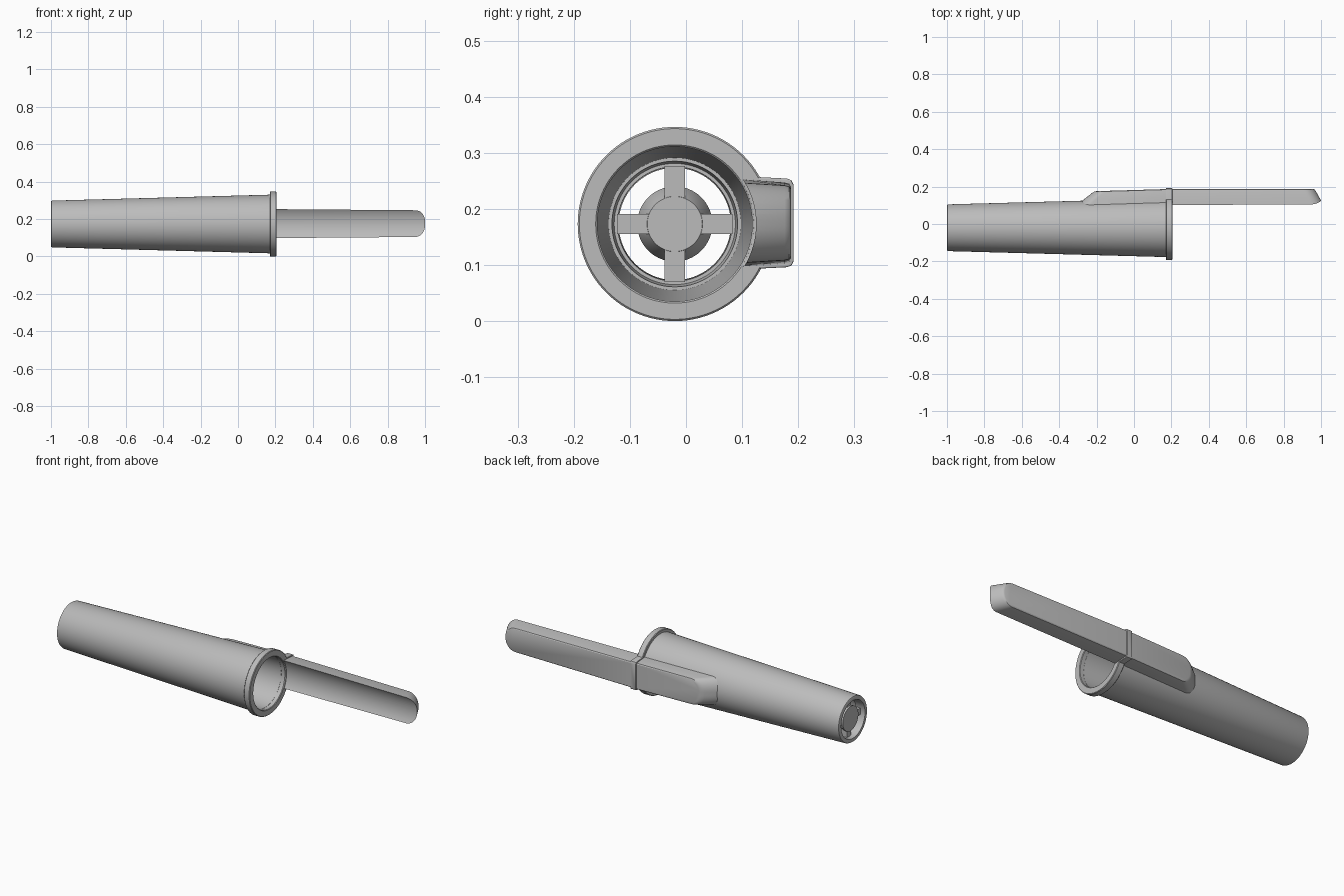
import bpy, bmesh, math
from mathutils import Vector

if "Cube" in bpy.data.objects:
    bpy.data.objects.remove(bpy.data.objects["Cube"], do_unlink=True)

AXIS_Y, AXIS_Z = -0.02, 0.173
SEGMENTS = 96

grey = bpy.data.materials.new("matte grey")
grey.use_nodes = True
grey.diffuse_color = (0.5, 0.5, 0.5, 1)
grey.node_tree.nodes["Principled BSDF"].inputs["Base Color"].default_value = (0.5, 0.5, 0.5, 1)


def make_object(name, rings, closed):
    """Skin a stack of equal rings; closed joins last to first, otherwise cap both."""
    bm = bmesh.new()
    loops = [[bm.verts.new(p) for p in ring] for ring in rings]
    pairs = list(zip(loops, loops[1:]))
    if closed:
        pairs.append((loops[-1], loops[0]))
    else:
        bm.faces.new(loops[0])
        bm.faces.new(loops[-1])
    n = len(loops[0])
    for a, b in pairs:
        for i in range(n):
            j = (i + 1) % n
            bm.faces.new((a[i], a[j], b[j], b[i]))
    bmesh.ops.recalc_face_normals(bm, faces=bm.faces)
    mesh = bpy.data.meshes.new(name)
    bm.to_mesh(mesh)
    bm.free()
    mesh.materials.append(grey)
    obj = bpy.data.objects.new(name, mesh)
    bpy.context.collection.objects.link(obj)
    return obj


def revolve(name, profile, closed=True):
    """Turn an (x, radius) profile about the tube axis."""
    angles = [2 * math.pi * i / SEGMENTS for i in range(SEGMENTS)]
    rings = [[(x, AXIS_Y + r * math.cos(a), AXIS_Z + r * math.sin(a)) for a in angles]
             for x, r in profile]
    return make_object(name, rings, closed)


def outline(x0, x1, h0, h1, r0, r1, steps=10):
    """Rounded bar outline in x and z, half heights h0 and h1 at its ends."""
    corners = [(x1 - r1, h1 - r1, r1, 0), (x0 + r0, h0 - r0, r0, 1),
               (x0 + r0, r0 - h0, r0, 2), (x1 - r1, r1 - h1, r1, 3)]
    points = []
    for cx, cz, r, quarter in corners:
        for i in range(steps + 1):
            a = math.pi / 2 * (quarter + i / steps)
            points.append((cx + r * math.cos(a), cz + r * math.sin(a)))
    return points


def drafted_block(name, levels, slope=0.0, mid_z=0.175):
    """Stack outlines along y; slope tilts the block along x."""
    rings = [[(x, y + slope * (x - 0.18), mid_z + z) for x, z in outline(*spec)]
             for y, *spec in levels]
    return make_object(name, rings, False)


def box(name, low, high):
    ring = [(low[0], low[1]), (high[0], low[1]), (high[0], high[1]), (low[0], high[1])]
    return make_object(name, [[(x, y, z) for x, y in ring] for z in (low[2], high[2])], False)


def finish(obj, cutter=None):
    bpy.ops.object.select_all(action='DESELECT')
    bpy.context.view_layer.objects.active = obj
    obj.select_set(True)
    if cutter:
        mod = obj.modifiers.new("hollow", 'BOOLEAN')
        mod.operation = 'DIFFERENCE'
        mod.solver = 'EXACT'
        mod.object = cutter
        bpy.ops.object.modifier_apply(modifier=mod.name)
    bpy.ops.object.shade_smooth_by_angle(angle=math.radians(30))


# Tapered hollow tube with stepped bore
tube = revolve("tapered_tube", [
    (-1.0, 0.119), (-0.998, 0.123), (-0.993, 0.125), (0.18, 0.157),
    (0.18, 0.138), (-0.90, 0.118), (-0.90, 0.112), (-0.945, 0.108),
    (-0.945, 0.102), (-0.99, 0.100), (-1.0, 0.103)])
finish(tube)

# Collar around the mouth
collar = revolve("mouth_collar", [
    (0.17, 0.139), (0.17, 0.170), (0.173, 0.173), (0.202, 0.173),
    (0.205, 0.170), (0.205, 0.141), (0.202, 0.138)])
finish(collar)

# Cutter following the bore and carrying on past the mouth
cutter = revolve("bore_cutter", [(-0.6, 0.126), (0.16, 0.139), (0.206, 0.141),
                                 (0.207, 0.145), (1.2, 0.145)], closed=False)
cutter.hide_render = True

# Long blade with hollowed inner face and sloping rounded tip
blade = drafted_block("long_blade", [
    (0.080, 0.19, 1.025, 0.079, 0.073, 0.002, 0.066),
    (0.176, 0.19, 0.972, 0.072, 0.067, 0.002, 0.062),
    (0.184, 0.19, 0.966, 0.070, 0.065, 0.002, 0.060),
    (0.187, 0.19, 0.960, 0.065, 0.060, 0.002, 0.055)])

# Raised spine where the blade runs onto the tube
spine = drafted_block("tube_spine", [
    (0.090, -0.325, 0.18, 0.079, 0.080, 0.070, 0.002),
    (0.142, -0.272, 0.18, 0.075, 0.076, 0.066, 0.002),
    (0.176, -0.227, 0.18, 0.072, 0.073, 0.062, 0.002),
    (0.184, -0.214, 0.18, 0.070, 0.071, 0.060, 0.002),
    (0.187, -0.200, 0.18, 0.065, 0.066, 0.055, 0.002)], slope=0.03)

# Collar tab wrapping the blade
tab = drafted_block("collar_tab", [
    (0.080, 0.17, 0.205, 0.084, 0.084, 0.003, 0.003),
    (0.180, 0.17, 0.205, 0.079, 0.079, 0.003, 0.003),
    (0.188, 0.17, 0.205, 0.076, 0.076, 0.003, 0.003),
    (0.192, 0.172, 0.203, 0.068, 0.068, 0.003, 0.003)])

for part in (blade, spine, tab):
    finish(part, cutter)
bpy.data.objects.remove(cutter, do_unlink=True)

# Conical plug held by crossed bars at the narrow end
plug = revolve("end_plug", [(-0.985, 0.067), (-0.975, 0.067), (-0.935, 0.049)], closed=False)
finish(plug)
centre = Vector((0, AXIS_Y, AXIS_Z))
for name, half in (("level_bar", (0.103, 0.018)), ("upright_bar", (0.018, 0.103))):
    bar = box(name, centre + Vector((-0.975, -half[0], -half[1])),
              centre + Vector((-0.936, half[0], half[1])))
    finish(bar)
